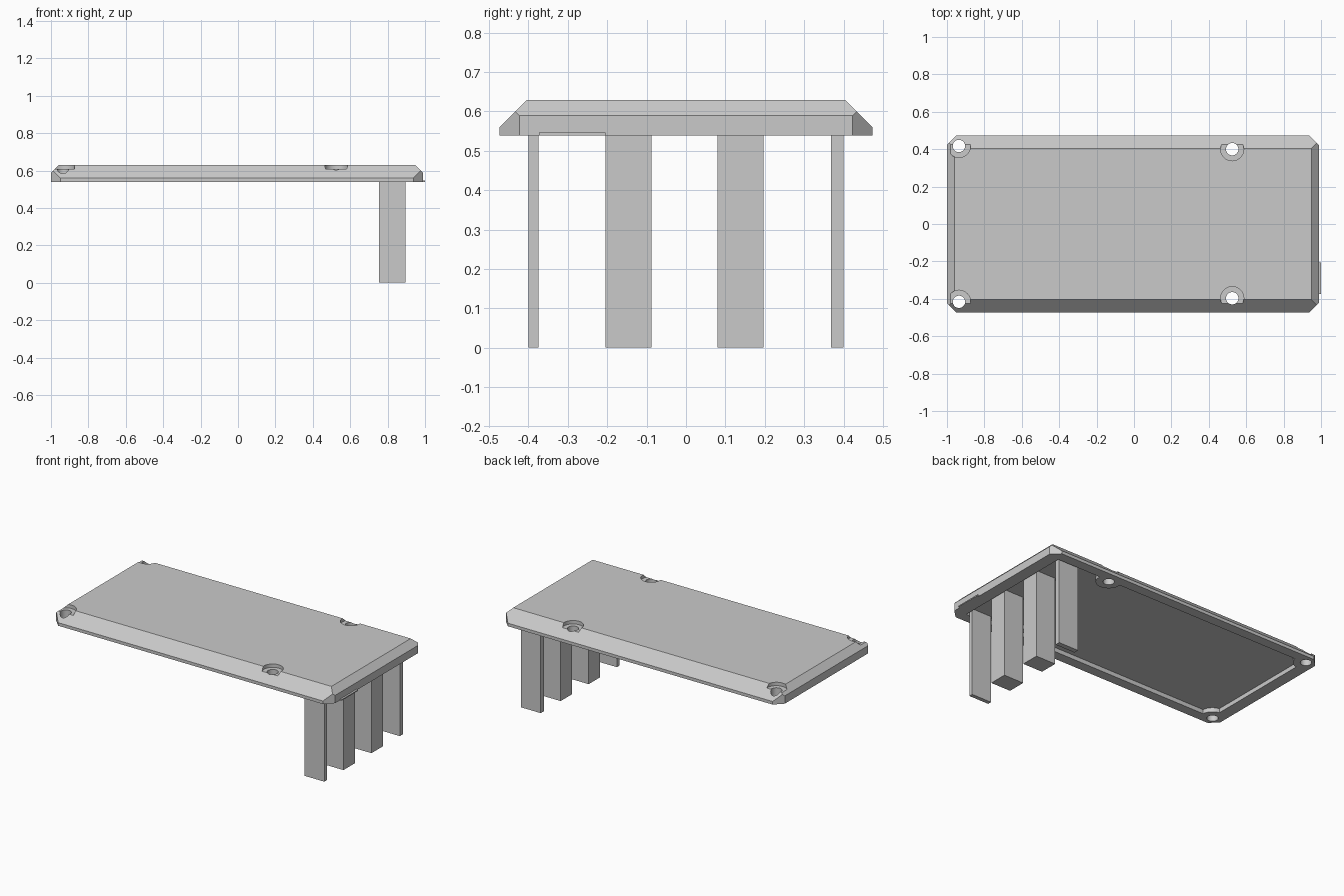
import bpy
import bmesh
from mathutils import Vector

cube = bpy.data.objects.get("Cube")
if cube:
    bpy.data.objects.remove(cube, do_unlink=True)

grey = bpy.data.materials.new("plain grey")
grey.use_nodes = True
grey.diffuse_color = (0.59, 0.59, 0.59, 1)
grey.node_tree.nodes["Principled BSDF"].inputs["Base Color"].default_value = (0.59, 0.59, 0.59, 1)

BOTTOM, TOP, CEILING, BORE_FLOOR = 0.539, 0.629, 0.566, 0.607


def add_object(name, bm):
    mesh = bpy.data.meshes.new(name)
    bm.to_mesh(mesh)
    bm.free()
    mesh.materials.append(grey)
    obj = bpy.data.objects.new(name, mesh)
    bpy.context.collection.objects.link(obj)
    return obj


def box_mesh(low, high):
    bm = bmesh.new()
    bmesh.ops.create_cube(bm, size=1)
    low, high = Vector(low), Vector(high)
    for v in bm.verts:
        v.co = (low + high) / 2 + v.co * (high - low)
    return bm


def slice_off(bm, point, normal):
    """Cut away everything on the normal side of a plane and cap the cut."""
    geom = bm.verts[:] + bm.edges[:] + bm.faces[:]
    bmesh.ops.bisect_plane(bm, geom=geom, plane_co=point, plane_no=normal, clear_outer=True)
    bmesh.ops.holes_fill(bm, edges=[e for e in bm.edges if e.is_boundary])
    bmesh.ops.recalc_face_normals(bm, faces=bm.faces)


def cylinder(name, x, y, radius, low, high):
    bm = bmesh.new()
    bmesh.ops.create_cone(bm, cap_ends=True, segments=40, radius1=radius,
                          radius2=radius, depth=high - low)
    bmesh.ops.translate(bm, verts=bm.verts, vec=(x, y, (low + high) / 2))
    return add_object(name, bm)


def cut(target, cutter):
    cutter.hide_render = True
    mod = target.modifiers.new("cut", "BOOLEAN")
    mod.operation = "DIFFERENCE"
    mod.solver = "EXACT"
    mod.object = cutter
    bpy.context.view_layer.objects.active = target
    bpy.ops.object.modifier_apply(modifier=mod.name)
    bpy.data.objects.remove(cutter, do_unlink=True)


# Lid: a slab with bevelled top edges and clipped corners
X0, X1, Y = -1.0, 0.988, 0.474
bm = box_mesh((X0, -Y, BOTTOM), (X1, Y, TOP))
for side in (-1, 1):
    slice_off(bm, (0, side * 0.404, TOP), (0, side, 1))
    for x, direction in ((X0, -1), (X1, 1)):
        slice_off(bm, (x, side * 0.423, BOTTOM), (direction, side, 0))
slice_off(bm, (X0 + 0.04, 0, TOP), (-1, 0, 1))
slice_off(bm, (X1 - 0.04, 0, TOP), (1, 0, 1))
lid = add_object("lid", bm)

# Shallow underside pocket, leaving round bosses around the screw holes
screws = [(-0.936, -0.416), (-0.936, 0.417), (0.525, -0.397), (0.525, 0.4)]
pocket = add_object("pocket_cutter", box_mesh((-0.925, -0.41, 0.5), (0.91, 0.41, CEILING)))
for x, y in screws:
    cut(pocket, cylinder("boss_cutter", x, y, 0.075, 0.45, 0.7))
cut(lid, pocket)

# Screw holes with counterbores
for x, y in screws:
    cut(lid, cylinder("counterbore_cutter", x, y, 0.062, BORE_FLOOR, 0.7))
    cut(lid, cylinder("hole_cutter", x, y, 0.033, 0.45, 0.75))

# Legs: thin outer blades and two thick inner posts
for name, y0, y1 in (("front_blade", -0.4, -0.375), ("front_post", -0.205, -0.088),
                     ("back_post", 0.08, 0.197), ("back_blade", 0.368, 0.4)):
    add_object(name, box_mesh((0.755, y0, 0), (0.895, y1, CEILING + 0.003)))

# Small tab at the leg end
add_object("tab", box_mesh((0.92, -0.373, BOTTOM), (1.0, -0.205, BOTTOM + 0.007)))

# Smooth the round walls only
bpy.ops.object.select_all(action="DESELECT")
lid.select_set(True)
bpy.context.view_layer.objects.active = lid
bpy.ops.object.shade_smooth_by_angle(angle=0.4)
